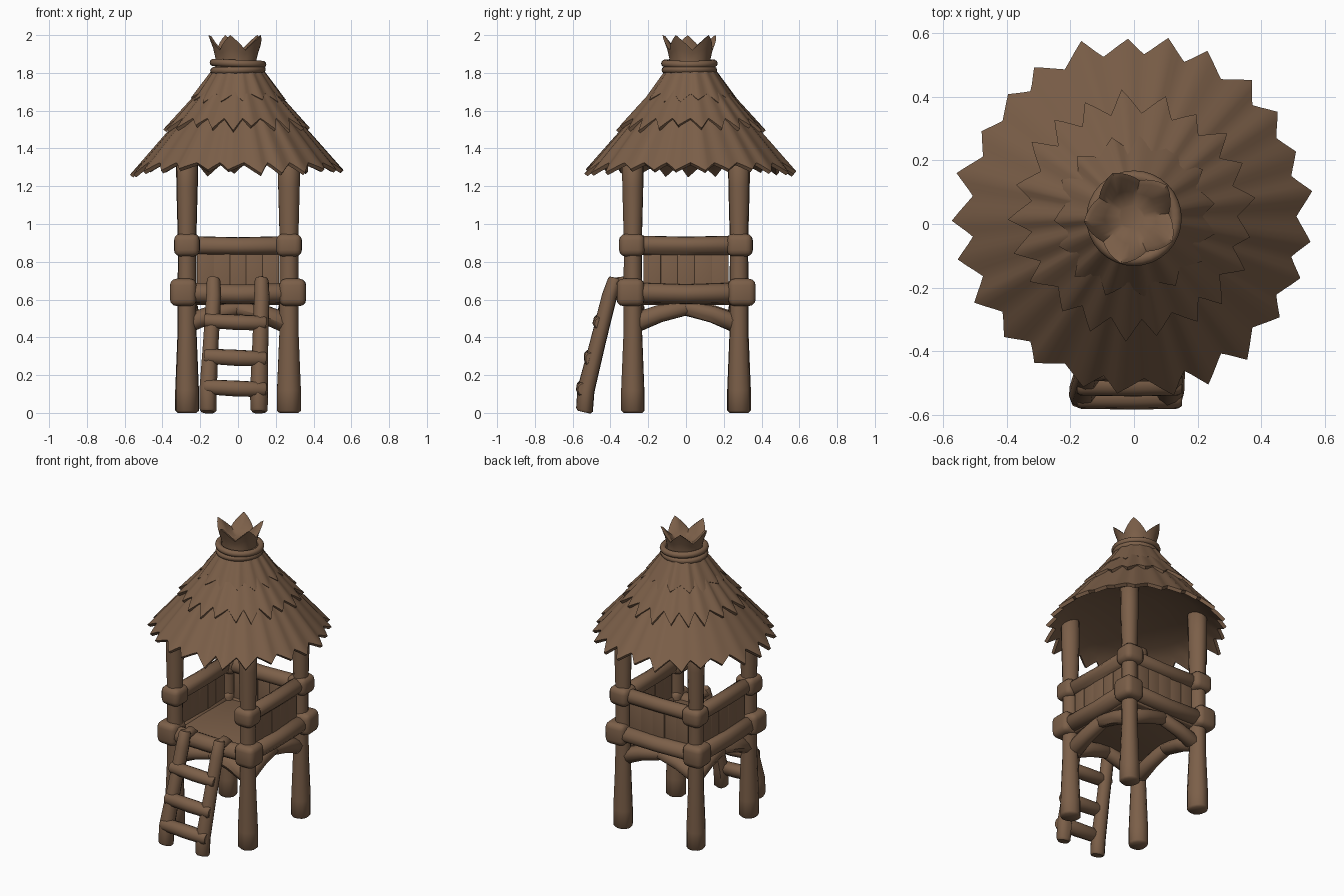
import bpy, bmesh, math, random
from mathutils import Vector, Matrix

random.seed(4)
if "Cube" in bpy.data.objects:
    bpy.data.objects.remove(bpy.data.objects["Cube"])

wood = bpy.data.materials.new("weathered_brown")
wood.use_nodes = True
BROWN = (0.2, 0.115, 0.066, 1)
wood.diffuse_color = BROWN
wood.node_tree.nodes["Principled BSDF"].inputs["Base Color"].default_value = BROWN


def finish(name, bm, angle=50):
    bmesh.ops.recalc_face_normals(bm, faces=bm.faces)
    mesh = bpy.data.meshes.new(name)
    bm.to_mesh(mesh)
    bm.free()
    obj = bpy.data.objects.new(name, mesh)
    bpy.context.collection.objects.link(obj)
    mesh.materials.append(wood)
    bpy.ops.object.select_all(action="DESELECT")
    obj.select_set(True)
    bpy.context.view_layer.objects.active = obj
    bpy.ops.object.shade_smooth_by_angle(angle=math.radians(angle))


def loft(bm, rings, closed_ends=True):
    """Skin a list of equal-length point rings."""
    rows = [[bm.verts.new(p) for p in ring] for ring in rings]
    n = len(rows[0])
    for a, b in zip(rows, rows[1:]):
        for i in range(n):
            bm.faces.new((a[i], a[(i + 1) % n], b[(i + 1) % n], b[i]))
    if closed_ends:
        bm.faces.new(rows[0])
        bm.faces.new(rows[-1])


def log(name, points, radii, sides=12, rough=0.07):
    """Rough log through the points, with rounded ends."""
    pts = [Vector(p) for p in points]
    axis = (pts[-1] - pts[0]).normalized()
    u = axis.orthogonal().normalized()
    v = axis.cross(u)
    first, last = radii[0], radii[-1]
    inset = axis * 0.012
    pts = [pts[0], pts[0] + inset] + pts[1:-1] + [pts[-1] - inset, pts[-1]]
    radii = [first * 0.8, first] + list(radii[1:-1]) + [last, last * 0.8]
    grain = [1 + random.uniform(-rough, rough) for _ in range(sides)]
    rings = []
    for p, r in zip(pts, radii):
        rings.append([p + (u * math.cos(t) + v * math.sin(t)) * r * g
                      for g, t in ((grain[i], math.tau * i / sides) for i in range(sides))])
    bm = bmesh.new()
    loft(bm, rings)
    finish(name, bm)


def block(name, centre, size, bevel=0.035, turn=0.0):
    bm = bmesh.new()
    bmesh.ops.create_cube(bm, size=1)
    bmesh.ops.scale(bm, vec=size, verts=bm.verts)
    bmesh.ops.bevel(bm, geom=bm.edges[:], offset=bevel, segments=3, profile=0.5, affect="EDGES")
    bmesh.ops.transform(bm, matrix=Matrix.Translation(centre) @ Matrix.Rotation(turn, 4, "Z"),
                        verts=bm.verts)
    finish(name, bm)


# Corner posts with the lashed joints where the rails cross
PX, PY = 0.27, 0.28
for sx, side in ((-1, "right"), (1, "left")):
    for sy, end in ((-1, "front"), (1, "back")):
        x, y = sx * PX, sy * PY
        tag = end + "_" + side
        log(tag + "_post", [(x, y, 0), (x, y, 0.12), (x, y, 0.42), (x, y, 0.9),
                            (x, y, 1.2), (x, y, 1.385)],
            (0.062, 0.062, 0.05, 0.048, 0.056, 0.058))
        block(tag + "_lower_joint", (x * 1.07, y * 1.05, 0.638), (0.14, 0.145, 0.145),
              turn=random.uniform(-0.06, 0.06))
        block(tag + "_upper_joint", (x, y * 1.02, 0.888), (0.135, 0.135, 0.12),
              turn=random.uniform(-0.06, 0.06))

# Floor
block("floor", (0, 0, 0.615), (0.56, 0.58, 0.085), 0.01)

# Four sides: lower beam and braces all round; rail and planks except at the front
sides = {"front": ((-PX, -PY), (PX, -PY)), "back": ((-PX, PY), (PX, PY)),
         "left": ((PX, -PY), (PX, PY)), "right": ((-PX, -PY), (-PX, PY))}
for tag, (a, b) in sides.items():
    a, b = Vector((*a, 0)), Vector((*b, 0))
    mid, run = (a + b) / 2, b - a
    out = mid.normalized()

    def at(t, z, push=0.0):
        return a + run * t + out * push + Vector((0, 0, z))

    log(tag + "_beam", [at(0, 0.635, 0.02), at(0.5, 0.628, 0.02), at(1, 0.635, 0.02)],
        (0.054, 0.052, 0.054))
    for t in (0, 1):
        log(tag + "_brace", [at(t, 0.47, -0.015), at(0.5 * t + 0.25, 0.523, -0.015),
                             at(0.5 + 0.04 * (0.5 - t), 0.56, -0.015)],
            (0.052, 0.046, 0.042), 10)
    if tag == "front":
        continue
    log(tag + "_rail", [at(0, 0.888), at(0.5, 0.884), at(1, 0.888)], (0.05, 0.048, 0.05))
    count = 5
    for i in range(count):
        t = 0.1 + 0.8 * (i + 0.5) / count
        depth = 0.025
        width = run.length * 0.83 / count
        size = (width, depth, 0.28) if abs(run.x) > 0 else (depth, width, 0.28)
        block(tag + "_plank", at(t, 0.73, random.uniform(-0.004, 0.003)), size, 0.004,
              random.uniform(-0.04, 0.04))

# Ladder leaning on the front beam
for x0, x1, side in ((-0.16, -0.13, "right"), (0.11, 0.125, "left")):
    log("ladder_" + side + "_rail",
        [(x0, -0.54, 0.005), (x0, -0.53, 0.12), (x0 * 0.5 + x1 * 0.5, -0.465, 0.38),
         (x1, -0.405, 0.62), (x1, -0.375, 0.715)],
        (0.045, 0.046, 0.041, 0.04, 0.036), 10)
    log("ladder_" + side + "_hook", [(x1, -0.39, 0.685), (x1, -0.32, 0.69), (x1, -0.27, 0.66)],
        (0.034, 0.034, 0.03), 10)
for z, y in ((0.13, -0.54), (0.29, -0.5), (0.48, -0.45)):
    log("ladder_rung", [(-0.18, y, z + 0.01), (0, y, z), (0.15, y, z - 0.005)],
        (0.04, 0.043, 0.04), 10)


# Thatch: pleated cones with a toothed lower edge, closed by an underside
CENTRE_Y = 0.024


def thatch(name, teeth, top, bottom, tooth, thickness, pleat, underside):
    step = 6
    n = teeth * step
    rt, zt = top
    rb, zb = bottom
    slope = Vector((rb - rt, zb - zt)).normalized()
    length = [random.uniform(0.65, 1.15) * tooth for _ in range(teeth)]
    lift = [random.uniform(-0.5, 1) * pleat for _ in range(teeth)]
    skew = [random.uniform(-0.8, 0.8) for _ in range(teeth)]
    rows = 7
    rings = []
    # Rows down the outside, then one tucked in to give the edge its thickness
    for f, depth in [(j / rows, 0) for j in range(rows + 1)] + [(1, thickness)]:
        ring = []
        for i in range(n):
            k, phase = i // step, (i % step) / step
            bump = (1 - abs(2 * phase - 1)) ** 1.15
            reach = length[k] * bump * f ** 2
            puff = (pleat + lift[k]) * bump * (0.3 + 0.7 * f) - depth
            r = rt + (rb - rt) * f + slope.x * reach - slope.y * puff
            z = zt + (zb - zt) * f + slope.y * reach + slope.x * puff
            ang = math.tau * (i + skew[k] * bump) / n
            ring.append((r * math.cos(ang), r * math.sin(ang) + CENTRE_Y, z))
        rings.append(ring)
    for r, z in underside:
        rings.append([(r * math.cos(t), r * math.sin(t) + CENTRE_Y, z)
                      for t in (math.tau * i / n for i in range(n))])
    bm = bmesh.new()
    loft(bm, rings)
    finish(name, bm, 55)


thatch("lower_thatch", 25, (0.24, 1.64), (0.51, 1.325), 0.078, 0.022, 0.008,
       ((0.46, 1.335), (0.38, 1.365), (0.2, 1.4), (0.02, 1.41)))
thatch("middle_thatch", 21, (0.16, 1.75), (0.325, 1.56), 0.085, 0.02, 0.008,
       ((0.27, 1.58), (0.2, 1.6)))
thatch("upper_thatch", 15, (0.105, 1.85), (0.215, 1.69), 0.06, 0.018, 0.01,
       ((0.16, 1.7), (0.1, 1.72)))

# Rope rings binding the thatch
for z, r, tilt in ((1.815, 0.127, 0.03), (1.85, 0.13, -0.04)):
    bm = bmesh.new()
    rope = []
    for i in range(33):
        t = math.tau * i / 32
        c = Vector((r * math.cos(t), r * math.sin(t) + 0.018, z + tilt * r * math.cos(t)))
        o = Vector((math.cos(t), math.sin(t), 0))
        rope.append([c + o * 0.02 * math.cos(s) + Vector((0, 0, 0.02 * math.sin(s)))
                     for s in (math.tau * k / 10 for k in range(10))])
    loft(bm, rope, closed_ends=False)
    bmesh.ops.remove_doubles(bm, verts=bm.verts, dist=0.0005)
    finish("binding_rope", bm, 80)

# Flared tuft of thick straw points above the rope
bm = bmesh.new()
spikes, step = 5, 8
n = spikes * step
rings = []
for r, z, spread, rise in ((0.11, 1.82, 0, 0), (0.105, 1.87, 0.005, 0), (0.112, 1.9, 0.012, 0.03),
                           (0.118, 1.92, 0.032, 0.08), (0.1, 1.918, 0.034, 0.076),
                           (0.075, 1.9, 0.01, 0.02), (0.04, 1.89, 0, 0)):
    ring = []
    for i in range(n):
        tip = 1 - abs((i % step) / (step / 2) - 1)
        t = math.tau * (i + 0.6) / n
        rr = r + spread * tip
        ring.append((rr * math.cos(t) - 0.008, rr * math.sin(t) + 0.022, z + rise * tip))
    rings.append(ring)
loft(bm, rings)
finish("straw_tuft", bm, 45)
